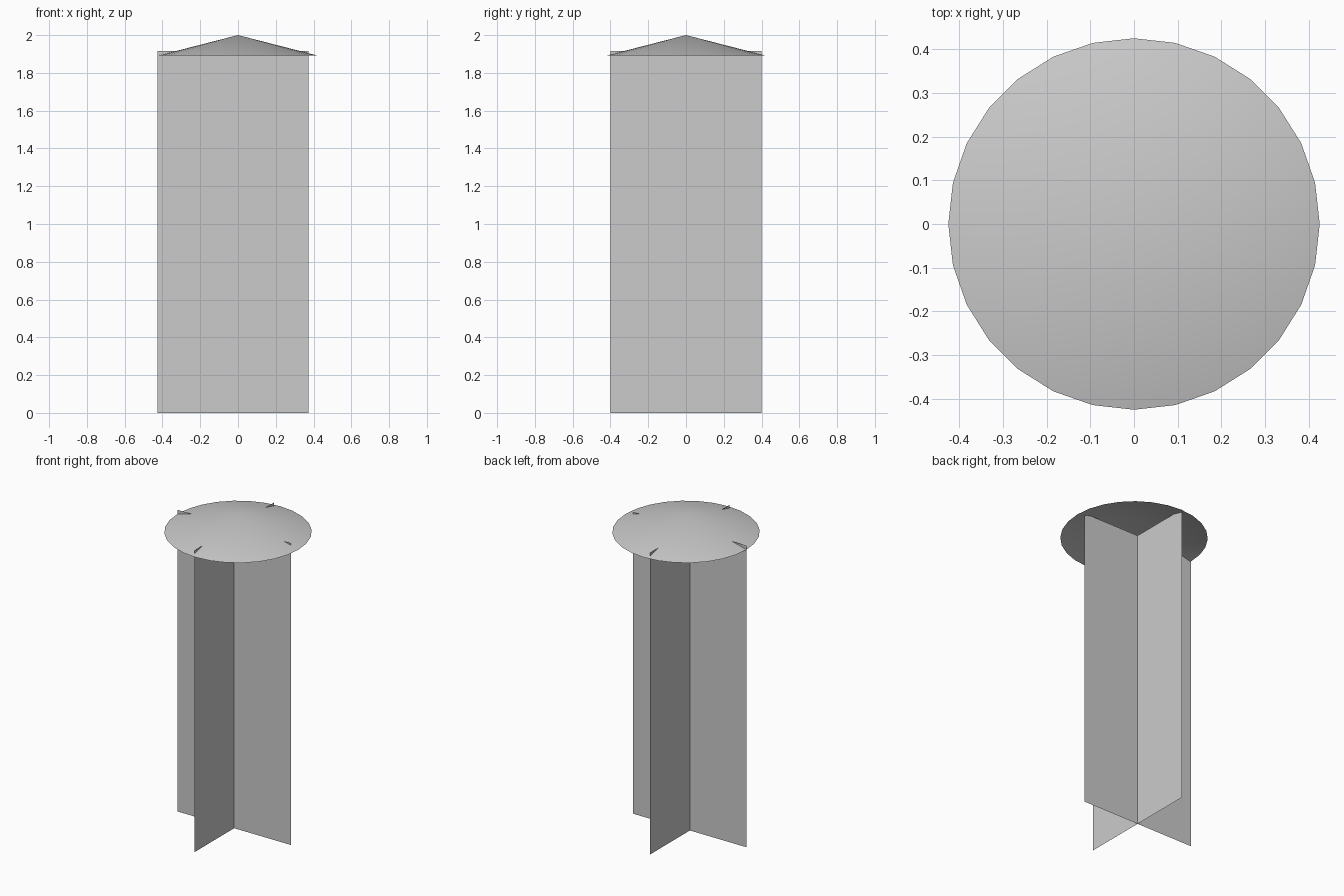
import bpy, math
from mathutils import Matrix

if "Cube" in bpy.data.objects:
    bpy.data.objects.remove(bpy.data.objects["Cube"])

CROSS_X = -0.027     # the crossed panels sit slightly off the cap's axis
HALF_WIDTH = 0.4
PANEL_TOP = 1.917
CAP_RADIUS, CAP_BASE, CAP_TOP = 0.425, 1.891, 2.0


def panel(name, angle):
    """Single upright sheet through the cross axis, turned about z."""
    w, h = HALF_WIDTH, PANEL_TOP
    mesh = bpy.data.meshes.new(name)
    mesh.from_pydata([(-w, 0, 0), (w, 0, 0), (w, 0, h), (-w, 0, h)], [], [(0, 1, 2, 3)])
    mesh.transform(Matrix.Translation((CROSS_X, 0, 0)) @ Matrix.Rotation(angle, 4, 'Z'))
    obj = bpy.data.objects.new(name, mesh)
    bpy.context.collection.objects.link(obj)
    return obj


# Crossed upright panels
panel("wide_panel", 0)
panel("deep_panel", math.pi / 2)

# Shallow conical cap, open underneath
bpy.ops.mesh.primitive_cone_add(
    vertices=28, radius1=CAP_RADIUS, radius2=0, depth=CAP_TOP - CAP_BASE,
    end_fill_type='NOTHING', location=(0, 0, (CAP_BASE + CAP_TOP) / 2))
cap = bpy.context.object
cap.name = "conical_cap"
bpy.ops.object.shade_smooth()
